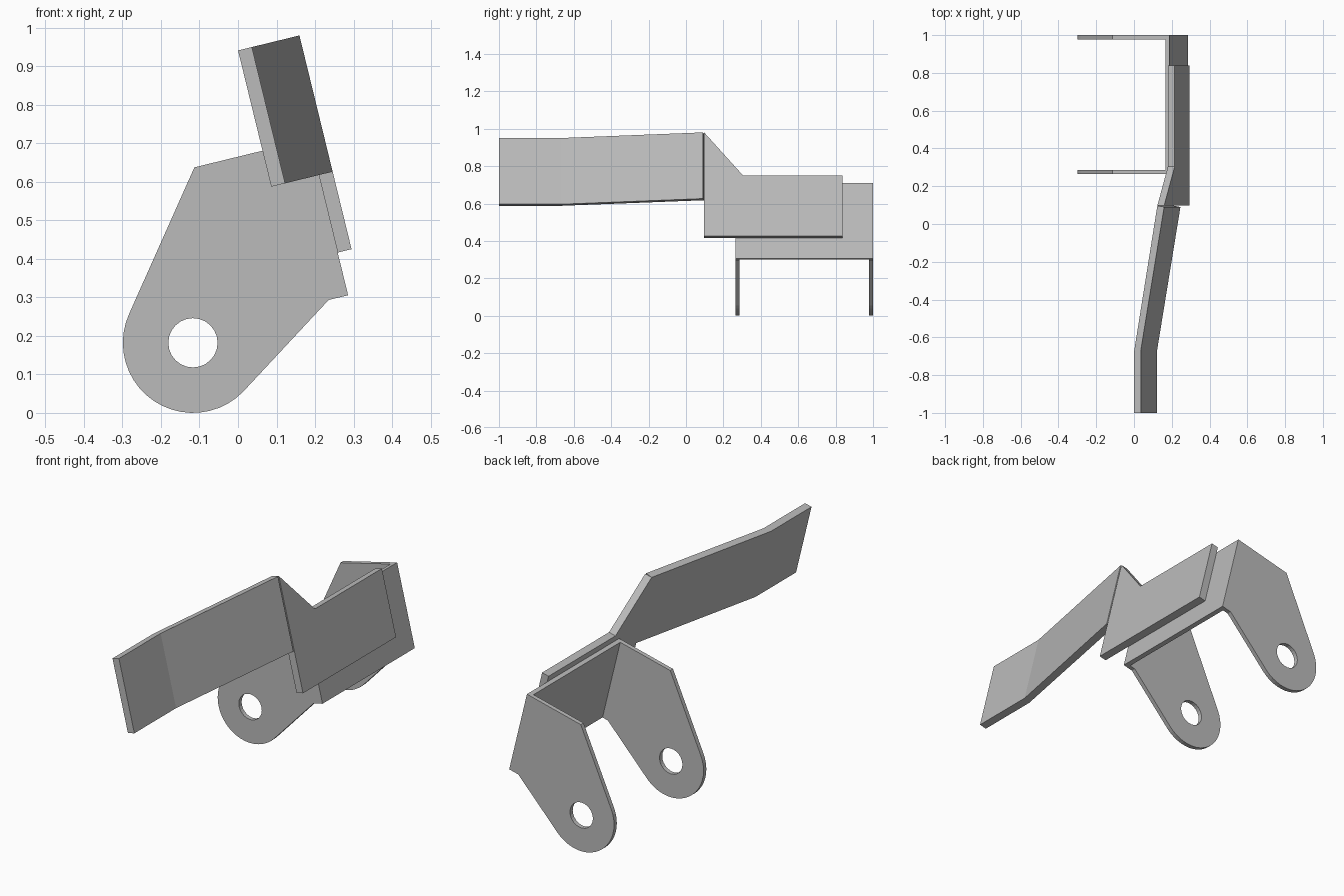
import bpy, bmesh
from math import sin, cos, radians
from mathutils import Vector

if "Cube" in bpy.data.objects:
    bpy.data.objects.remove(bpy.data.objects["Cube"], do_unlink=True)

steel = bpy.data.materials.new("plain grey steel")
steel.use_nodes = True
GREY = (0.5, 0.5, 0.5, 1)
steel.diffuse_color = GREY
steel.node_tree.nodes["Principled BSDF"].inputs["Base Color"].default_value = GREY

# Tilted frame shared by every part: N is outward, T is up along the plates
N = Vector((0.972, 0, 0.237))
T = Vector((-0.237, 0, 0.972))
Y = Vector((0, 1, 0))


def prism(name, loops, depth):
    """Fill an outline (with optional holes) and extrude it along depth."""
    bm = bmesh.new()
    edges = []
    for loop in loops:
        vs = [bm.verts.new(p) for p in loop]
        edges += [bm.edges.new((a, b)) for a, b in zip(vs, vs[1:] + vs[:1])]
    if len(loops) == 1:
        bm.faces.new(vs)
    else:
        bmesh.ops.triangle_fill(bm, edges=edges, use_beauty=True)
    out = bmesh.ops.extrude_face_region(bm, geom=bm.faces[:], use_keep_orig=True)
    moved = [g for g in out["geom"] if isinstance(g, bmesh.types.BMVert)]
    bmesh.ops.translate(bm, verts=moved, vec=depth)
    bmesh.ops.recalc_face_normals(bm, faces=bm.faces[:])
    mesh = bpy.data.meshes.new(name)
    bm.to_mesh(mesh)
    bm.free()
    mesh.materials.append(steel)
    ob = bpy.data.objects.new(name, mesh)
    bpy.context.collection.objects.link(ob)
    return ob


def arc(cx, cz, r, start, end, steps, y):
    angles = [radians(start + (end - start) * i / steps) for i in range(steps + 1)]
    return [Vector((cx + r * cos(a), y, cz + r * sin(a))) for a in angles]


# Bent arm: plan outline raised along T
arm = [(.223, -1), (.26, -1), (.26, -.668), (.387, .09), (.35, .097), (.223, -.677)]
prism("bent_arm", [[N * n + Y * y + T * .55 for n, y in arm]], T * .364)

# Outer plate with its sloped shoulder
plate = [(.097, .343), (.838, .343), (.838, .677), (.305, .677), (.097, .914)]
prism("outer_plate", [[N * .35 + Y * y + T * t for y, t in plate]], N * .037)

# Channel web between the two ears
Y0, Y1, THICK = .265, 1.0, .022
web = [(Y0 + THICK, .229), (Y1 - THICK, .229), (Y1 - THICK, .646), (Y0 + THICK, .646)]
prism("bracket_web", [[N * .328 + Y * y + T * t for y, t in web]], N * .022)

# Pair of rounded ears with pivot holes
for name, y in (("front_ear", Y0), ("rear_ear", Y1 - THICK)):
    flank = [N * .35 + T * .229, N * .298 + T * .229]
    crown = [N * .041 + T * .646, N * .35 + T * .646]
    outline = [p + Y * y for p in flank]
    outline += arc(-.117, .182, .182, 316, 156, 20, y)
    outline += [p + Y * y for p in crown]
    hole = arc(-.117, .182, .064, 0, 345, 23, y)
    ear = prism(name, [outline, hole], Y * THICK)
